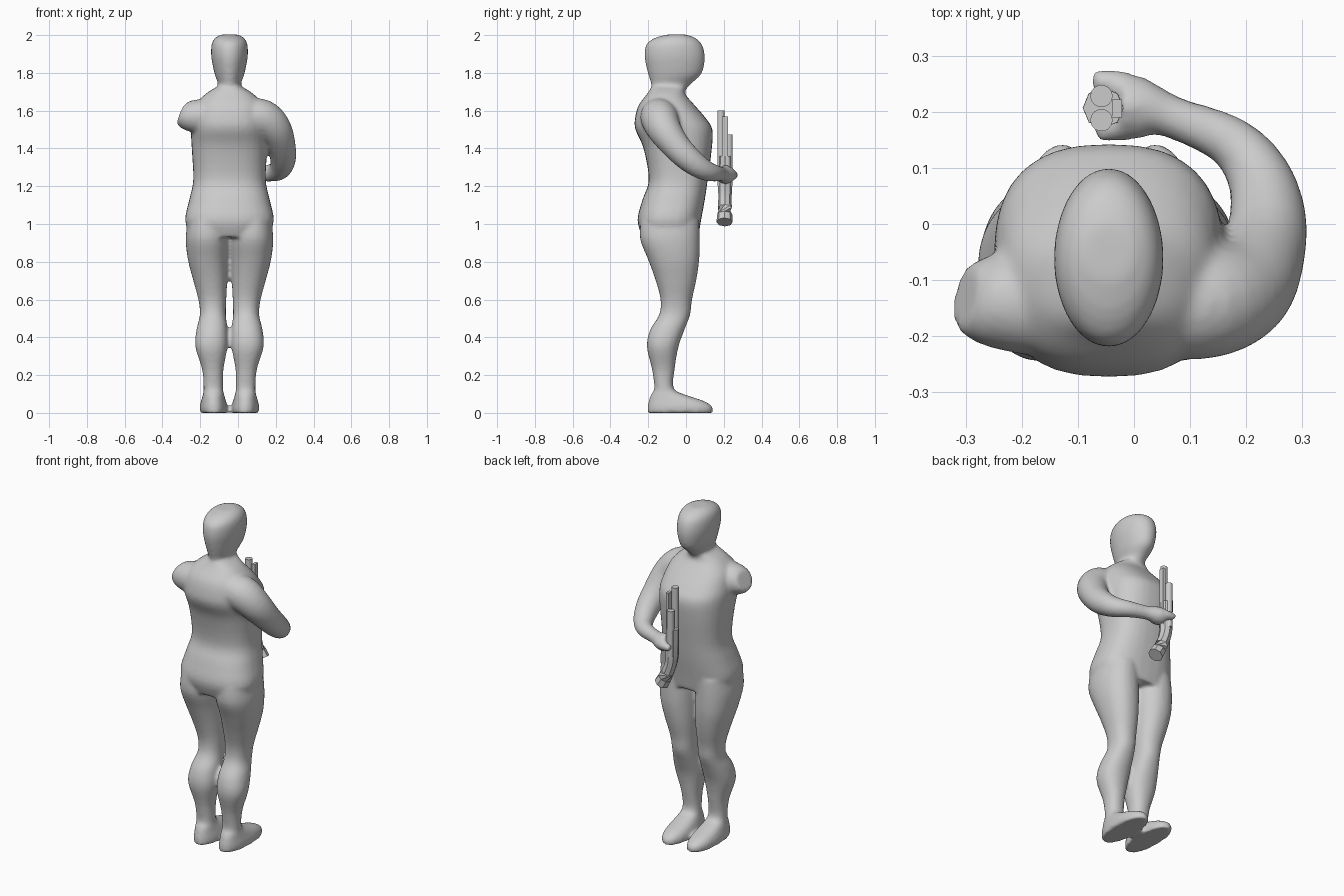
import bpy, bmesh, math
from mathutils import Vector

cube = bpy.data.objects.get("Cube")
if cube:
    bpy.data.objects.remove(cube)

grey = bpy.data.materials.new("plain grey")
grey.use_nodes = True
grey.diffuse_color = (0.6, 0.6, 0.6, 1)
grey.node_tree.nodes["Principled BSDF"].inputs["Base Color"].default_value = (0.6, 0.6, 0.6, 1)

MID = -0.045  # the body's plane of symmetry


def smooth_rows(rows, steps=4):
    """Catmull-Rom interpolation of rows of numbers."""
    out = []
    for i in range(len(rows) - 1):
        a, b, c, d = (rows[max(0, min(len(rows) - 1, i + k))] for k in (-1, 0, 1, 2))
        for s in range(steps):
            t = s / steps
            out.append([q + t * (r - p) / 2 + t * t * (2 * p - 5 * q + 4 * r - s3) / 2
                        + t ** 3 * (3 * q - p - 3 * r + s3) / 2
                        for p, q, r, s3 in zip(a, b, c, d)])
    return out + [list(rows[-1])]


def skin(bm, rings):
    """Closed skin over a list of point rings."""
    loops = [[bm.verts.new(p) for p in ring] for ring in rings]
    n = len(loops[0])
    faces = [bm.faces.new((a[i], a[(i + 1) % n], b[(i + 1) % n], b[i]))
             for a, b in zip(loops, loops[1:]) for i in range(n)]
    faces += [bm.faces.new(loops[0][::-1]), bm.faces.new(loops[-1])]
    bmesh.ops.recalc_face_normals(bm, faces=faces)


def stack(bm, rows, power=2.0, sides=32):
    """Horizontal rounded sections: z, x min, x max, y min, y max."""
    rings = []
    for z, x0, x1, y0, y1 in smooth_rows(rows):
        ring = []
        for k in range(sides):
            c, s = math.cos(k * math.tau / sides), math.sin(k * math.tau / sides)
            ring.append(((x0 + x1) / 2 + (x1 - x0) / 2 * math.copysign(abs(c) ** (2 / power), c),
                         (y0 + y1) / 2 + (y1 - y0) / 2 * math.copysign(abs(s) ** (2 / power), s), z))
        rings.append(ring)
    skin(bm, rings)


def tube(bm, rows, sides=20, steps=4):
    """Round limb along a path: x, y, z, radius."""
    rows = smooth_rows(rows, steps)
    pts = [Vector(r[:3]) for r in rows]
    rings = []
    for i, (p, row) in enumerate(zip(pts, rows)):
        t = (pts[min(i + 1, len(pts) - 1)] - pts[max(i - 1, 0)]).normalized()
        u = t.cross(Vector((0, 0, 1)) if abs(t.z) < 0.9 else Vector((0, 1, 0))).normalized()
        v = t.cross(u)
        rings.append([p + row[3] * (math.cos(k * math.tau / sides) * u + math.sin(k * math.tau / sides) * v)
                      for k in range(sides)])
    skin(bm, rings)


def finish(name, bm, angle=35):
    mesh = bpy.data.meshes.new(name)
    bm.to_mesh(mesh)
    bm.free()
    obj = bpy.data.objects.new(name, mesh)
    bpy.context.collection.objects.link(obj)
    mesh.materials.append(grey)
    bpy.ops.object.select_all(action="DESELECT")
    obj.select_set(True)
    bpy.context.view_layer.objects.active = obj
    bpy.ops.object.shade_smooth_by_angle(angle=math.radians(angle))
    return obj


def centred(z, half, y0, y1):
    return (z, MID - half, MID + half, y0, y1)


body = bmesh.new()

# Torso, hips to neck
stack(body, [centred(*r) for r in (
    (0.93, 0.205, -0.23, 0.065), (1.02, 0.235, -0.257, 0.08), (1.13, 0.213, -0.23, 0.1),
    (1.235, 0.192, -0.197, 0.115), (1.4, 0.2, -0.225, 0.137), (1.5, 0.205, -0.268, 0.14),
    (1.56, 0.2, -0.27, 0.105), (1.63, 0.18, -0.25, 0.045), (1.69, 0.125, -0.205, -0.005),
    (1.73, 0.06, -0.18, 0.0))], power=2.5)

# Neck and head
stack(body, [centred(*r) for r in (
    (1.64, 0.075, -0.2, -0.01), (1.7, 0.064, -0.182, -0.005), (1.74, 0.06, -0.185, 0.025),
    (1.785, 0.076, -0.198, 0.075), (1.83, 0.087, -0.21, 0.094), (1.89, 0.097, -0.22, 0.1),
    (1.95, 0.095, -0.21, 0.085), (1.985, 0.077, -0.165, 0.05), (2.003, 0.045, -0.1, 0.0))])

# Legs and feet, mirrored about the middle
leg = ((0.0, -0.2, -0.055, -0.205, 0.142), (0.035, -0.202, -0.056, -0.203, 0.138),
       (0.065, -0.195, -0.064, -0.197, 0.09), (0.095, -0.187, -0.073, -0.187, 0.0),
       (0.13, -0.182, -0.079, -0.168, -0.065), (0.23, -0.19, -0.077, -0.18, -0.06),
       (0.35, -0.226, -0.056, -0.207, -0.04), (0.44, -0.22, -0.056, -0.19, -0.008),
       (0.52, -0.202, -0.064, -0.142, 0.022), (0.6, -0.21, -0.062, -0.135, 0.032),
       (0.705, -0.238, -0.057, -0.162, 0.055), (0.81, -0.265, -0.054, -0.2, 0.07),
       (0.92, -0.277, -0.05, -0.243, 0.072), (1.02, -0.265, -0.06, -0.24, 0.07))
stack(body, leg, power=2.2)
stack(body, [(z, 2 * MID - b, 2 * MID - a, y0, y1) for z, a, b, y0, y1 in leg], power=2.2)

# Bent left arm
tube(body, ((0.04, -0.15, 1.575, 0.09), (0.13, -0.14, 1.56, 0.1), (0.195, -0.115, 1.5, 0.09),
            (0.23, -0.05, 1.41, 0.076), (0.238, 0.02, 1.34, 0.068), (0.22, 0.09, 1.29, 0.057),
            (0.17, 0.148, 1.27, 0.046), (0.07, 0.19, 1.265, 0.038), (0.02, 0.207, 1.262, 0.048),
            (-0.02, 0.21, 1.26, 0.052)))
# Fingers and thumb around the grip
tube(body, ((0.0, 0.225, 1.26, 0.044), (-0.035, 0.25, 1.26, 0.026), (-0.075, 0.255, 1.26, 0.02)), 12)
tube(body, ((0.0, 0.19, 1.26, 0.044), (-0.035, 0.172, 1.26, 0.026), (-0.07, 0.165, 1.26, 0.018)), 12)

# Short stump of the right arm
tube(body, ((-0.12, -0.145, 1.575, 0.095), (-0.21, -0.14, 1.57, 0.09),
            (-0.27, -0.135, 1.575, 0.078), (-0.3, -0.13, 1.585, 0.058)))

figure = finish("body", body)
blend = figure.modifiers.new("blend", "REMESH")
blend.mode = "VOXEL"
blend.voxel_size = 0.01
blend.use_smooth_shade = True
soften = figure.modifiers.new("soften", "SMOOTH")
soften.factor = 0.5
soften.iterations = 8


# Firearm: long barrel, shorter tube, side rail, receiver and bent stock
def cylinder(name, x, y, z0, z1, radius, sides=14):
    bm = bmesh.new()
    tube(bm, ((x, y, z0, radius), (x, y, z1, radius)), sides, 1)
    finish(name, bm)


cylinder("long_barrel", -0.058, 0.185, 1.2, 1.6, 0.02)
cylinder("short_barrel", -0.058, 0.228, 1.2, 1.475, 0.02)

bm = bmesh.new()
bmesh.ops.create_cube(bm, size=1)
for v in bm.verts:
    v.co = Vector((-0.03 + v.co.x * 0.018, 0.206 + v.co.y * 0.032, 1.385 + v.co.z * 0.37))
finish("side_rail", bm)

bm = bmesh.new()
tube(bm, ((-0.055, 0.207, 1.36, 0.036), (-0.053, 0.207, 1.2, 0.037), (-0.04, 0.206, 1.13, 0.035),
          (-0.005, 0.205, 1.05, 0.04), (0.018, 0.204, 1.01, 0.043)), 8, 2)
finish("stock", bm)
